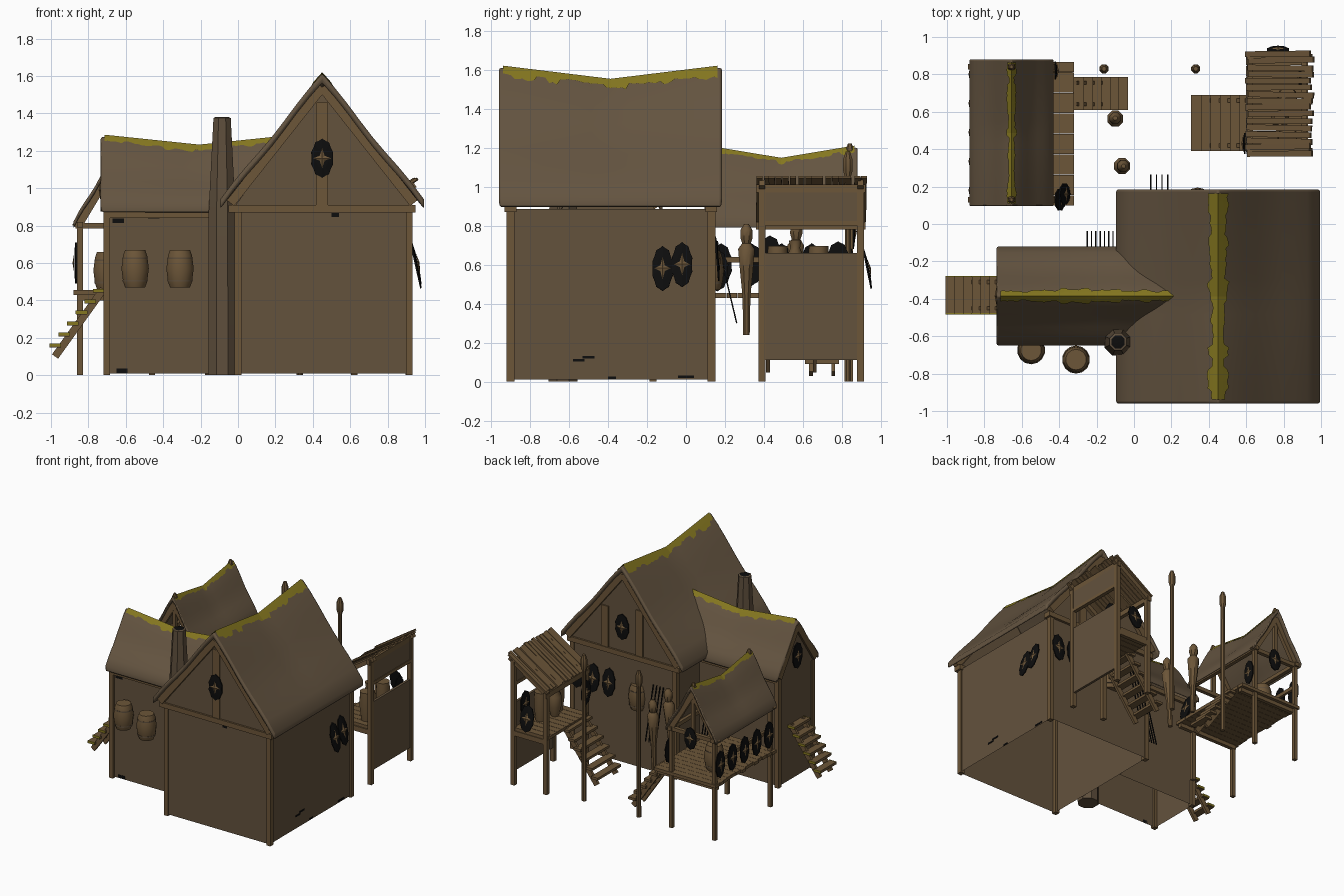
import bpy, bmesh, math, random
from mathutils import Vector, Matrix

if "Cube" in bpy.data.objects:
    bpy.data.objects.remove(bpy.data.objects["Cube"])
random.seed(4)

def material(name, c):
    m = bpy.data.materials.new(name)
    m.diffuse_color = (*c, 1)
    m.use_nodes = True
    m.node_tree.nodes["Principled BSDF"].inputs["Base Color"].default_value = m.diffuse_color
    return m

WALL = material("wall_brown", (0.126, 0.084, 0.046))
ROOF = material("roof_brown", (0.128, 0.089, 0.052))
WOOD = material("wood_brown", (0.150, 0.092, 0.040))
STONE = material("stone_brown", (0.112, 0.077, 0.045))
MOSS = material("moss_yellow", (0.235, 0.185, 0.014))
DARK = material("dark_iron", (0.004, 0.004, 0.004))

def finish(name, bm, mats, smooth=False):
    bmesh.ops.recalc_face_normals(bm, faces=bm.faces[:])
    me = bpy.data.meshes.new(name)
    bm.to_mesh(me)
    bm.free()
    ob = bpy.data.objects.new(name, me)
    bpy.context.collection.objects.link(ob)
    for m in mats:
        me.materials.append(m)
    if smooth:
        bpy.ops.object.select_all(action='DESELECT')
        ob.select_set(True)
        bpy.context.view_layer.objects.active = ob
        bpy.ops.object.shade_smooth_by_angle(angle=math.radians(40))
    return ob

def box(name, lo, hi, mat=WOOD, open_bottom=False):
    bm = bmesh.new()
    lo, hi = Vector(lo), Vector(hi)
    bmesh.ops.create_cube(bm, size=1, matrix=Matrix.Translation((lo + hi) / 2) @ Matrix.Diagonal((*(hi - lo), 1)))
    if open_bottom:
        bm.normal_update()
        bmesh.ops.delete(bm, geom=[f for f in bm.faces if f.normal.z < -.5], context='FACES')
    return finish(name, bm, [mat])

def beam(name, p, q, w=0.03, h=0.03, mat=WOOD):
    p, q = Vector(p), Vector(q)
    d = q - p
    side = d.cross(Vector((0, 0, 1)))
    side = side.normalized() if side.length > 1e-4 else Vector((1, 0, 0))
    rot = Matrix((side, d.normalized(), side.cross(d.normalized()))).transposed().to_4x4()
    bm = bmesh.new()
    bmesh.ops.create_cube(bm, size=1, matrix=Matrix.Translation((p + q) / 2) @ rot @ Matrix.Diagonal((w, d.length, h, 1)))
    return finish(name, bm, [mat])

def lathe(name, prof, loc, mat=WOOD, n=12, tilt=(0, 0), cap=None):
    """prof: list of (radius, z); cap = material of the top face"""
    bm = bmesh.new()
    rings = [[bm.verts.new((r * math.cos(2 * math.pi * (i + .5) / n), r * math.sin(2 * math.pi * (i + .5) / n), z))
              for i in range(n)] for r, z in prof]
    for a, b in zip(rings, rings[1:]):
        for i in range(n):
            bm.faces.new((a[i], a[(i + 1) % n], b[(i + 1) % n], b[i]))
    bm.faces.new(rings[0])
    top = bm.faces.new(rings[-1])
    top.material_index = 1 if cap else 0
    bm.transform(Matrix.Translation(loc) @ Matrix.Rotation(tilt[0], 4, 'X') @ Matrix.Rotation(tilt[1], 4, 'Y'))
    return finish(name, bm, [mat, cap] if cap else [mat], True)

def shield(name, loc, yaw, lean=0.0, w=0.062, h=0.105):
    """thin jagged iron oval with a wooden star; faces -y at yaw 0"""
    bm = bmesh.new()
    n = 20
    def ring(s, y):
        return [bm.verts.new((math.sin(2 * math.pi * i / n) * w * s * (1 - .08 * (i % 2)), y,
                              math.cos(2 * math.pi * i / n) * h * s * (1 - .06 * (i % 2)))) for i in range(n)]
    rings = [ring(1, 0.005), ring(1, -0.003), ring(.55, -0.008)]
    for a, b in zip(rings, rings[1:]):
        for i in range(n):
            bm.faces.new((a[i], a[(i + 1) % n], b[(i + 1) % n], b[i]))
    bm.faces.new(rings[0]); bm.faces.new(rings[-1])
    star = [bm.verts.new((math.sin(math.pi * i / 4) * w * (.75 if i % 2 == 0 else .3), -0.0085,
                          math.cos(math.pi * i / 4) * h * (.5 if i % 2 == 0 else .18))) for i in range(8)]
    tip = bm.verts.new((0, -0.018, 0))
    for i in range(8):
        bm.faces.new((star[i], star[(i + 1) % 8], tip)).material_index = 1
    bm.transform(Matrix.Translation(loc) @ Matrix.Rotation(yaw, 4, 'Z') @ Matrix.Rotation(lean, 4, 'X'))
    return finish(name, bm, [DARK, WOOD])

def roof(name, axis, a0, a1, c, hw, eave, ridge, sag, th, moss_w):
    def P(u, t, dz=0.0):
        s = 1 - abs(t)
        z = eave + (ridge - eave) * s - sag * (1 - abs(2 * u - 1)) * s + .007 * math.sin(3 * math.pi * s) + dz
        a, b = a0 + (a1 - a0) * u, c + t * hw
        return (a, b, z) if axis == 'x' else (b, a, z)
    # closed sagging shell
    bm = bmesh.new()
    nu, nt = 12, 16
    lay = [[[bm.verts.new(P(i / nu, 2 * j / nt - 1, dz)) for j in range(nt + 1)] for i in range(nu + 1)] for dz in (0, -th)]
    for g in lay:
        for i in range(nu):
            for j in range(nt):
                bm.faces.new((g[i][j], g[i + 1][j], g[i + 1][j + 1], g[i][j + 1]))
    A, B = lay
    for i in range(nu):
        for j in (0, nt):
            bm.faces.new((A[i][j], A[i + 1][j], B[i + 1][j], B[i][j]))
    for j in range(nt):
        for i in (0, nu):
            bm.faces.new((A[i][j], A[i][j + 1], B[i][j + 1], B[i][j]))
    ob = finish(name, bm, [ROOF], True)
    bv = ob.modifiers.new("round_edges", 'BEVEL')
    bv.width, bv.segments, bv.angle_limit = 0.012, 2, math.radians(50)
    # ragged moss along the ridge
    bm = bmesh.new()
    n, prev, k = 56, None, 1
    for i in range(n + 1):
        if i % 3 == 0:
            k = random.uniform(.65, 1.25)
        u = .02 + .96 * i / n
        row = [bm.verts.new(P(u, t * moss_w * k * random.uniform(.9, 1.1) / hw, 0.008)) for t in (-1, -.5, 0, .5, 1)]
        if prev:
            for j in range(4):
                bm.faces.new((prev[j], row[j], row[j + 1], prev[j + 1]))
        prev = row
    finish(name + "_moss", bm, [MOSS])

def gable(name, axis, a, c, hw, z0, z1, th=0.03):
    bm = bmesh.new()
    tri = [(c - hw, z0), (c + hw, z0), (c, z1)]
    f = [[bm.verts.new((b, a + s, z) if axis == 'y' else (a + s, b, z)) for b, z in tri] for s in (-th / 2, th / 2)]
    bm.faces.new(f[0]); bm.faces.new(f[1])
    for i in range(3):
        bm.faces.new((f[0][i], f[0][(i + 1) % 3], f[1][(i + 1) % 3], f[1][i]))
    finish(name, bm, [WALL])

def rakes(name, axis, a, c, hw, z0, z1, w=0.04):
    for s in (-1, 1):
        pts = [(c + s * hw, z0), (c, z1)]
        beam(name, *[(b, a, z) if axis == 'y' else (a, b, z) for b, z in pts], w, 0.05)

def stairs(name, xt, zt, xb, zb, y0, y1, n=6, moss=False):
    d = math.copysign(0.022, xb - xt)
    for i in range(n):
        k = (i + .5) / n
        x, z = xt + (xb - xt) * k, zt + (zb - zt) * k
        box(name + "_tread", (x - .03, y0, z), (x + .03, y1, z + .02))
        if moss:
            for y in (y0, y1):
                box(name + "_moss", (x - .031, y - .003, z + .004), (x + .031, y + .003, z + .021), MOSS)
    for y in (y0 + .03, y1 - .03):
        beam(name + "_stringer", (xt, y, zt - .01), (xb - d, y, zb - .02), .02, .04)

# main house, open underneath
box("main_walls", (0.0, -.91, .01), (.92, .14, .885), WALL, True)
for x in (0.0, .915):
    for y in (-.90, .13):
        box("main_corner_post", (x - .018, y - .02, 0), (x + .018, y + .02, .88))
roof("main_roof", 'y', -.96, .185, .45, .545, .94, 1.615, .07, .05, .046)
for y, s in ((-.90, -1), (.13, 1)):
    gable("main_gable", 'y', y, .455, .49, .88, 1.54)
    rakes("main_rake_beam", 'y', y + s * .025, .45, .49, .92, 1.54)
    box("main_tie_beam", (-.05, y - .03, .87), (.95, y + .03, .91))
    for x in ([.45] if s < 0 else [.31, .62]):
        box("gable_stud", (x - .032, y + s * .012, .9), (x + .032, y + s * .025, 1.46 - 1.3 * abs(x - .45)))
shield("front_gable_shield", (.45, -.93, 1.16), 0)
shield("back_gable_shield", (.46, .16, 1.11), math.pi)

# side wing
box("wing_walls", (-.71, -.60, .01), (-.002, -.17, .88), WALL, True)
for y in (-.60, -.17):
    box("wing_corner_post", (-.72, y - .018, 0), (-.685, y + .018, .87))
    box("wing_plate_beam", (-.72, y - .02, .84), (0, y + .02, .875))
roof("wing_roof", 'x', -.735, .32, -.385, .265, .91, 1.28, .055, .045, .032)
gable("wing_gable", 'x', -.70, -.385, .235, .87, 1.22)
rakes("wing_rake_beam", 'x', -.715, -.385, .23, .89, 1.23)
shield("wing_shield", (-.727, -.385, .99), -math.pi / 2)
stairs("wing_stairs", -.72, .47, -1.0, .12, -.48, -.28, 6, True)

# chimney and hanging barrels
lathe("chimney", [(.08, 0), (.078, .87), (.05, 1.375), (.038, 1.38)], (-.085, -.63, 0), STONE, 8, cap=DARK)
barrel = [(.055, 0), (.066, .03), (.075, .1), (.066, .17), (.055, .2)]
for p in ((-.55, -.675, .47), (-.31, -.725, .47), (.34, .12, .47), (-.70, .64, .46)):
    lathe("barrel", barrel, p, WOOD, 14)
    for z in (.035, .155):
        lathe("barrel_hoop", [(.0685, z - .005), (.0685, z + .005)], p, STONE, 14)

# open hut on stilts
roof("hut_roof", 'y', .095, .88, -.655, .225, .82, 1.205, .065, .035, .022)
box("hut_beam_under_deck", (-.86, .12, .40), (-.33, .15, .43))
box("hut_beam_under_deck", (-.86, .81, .40), (-.33, .84, .43))
for i in range(14):
    y = .1 + i * .0548
    box("hut_deck_plank", (-.87 + random.uniform(-.01, .01), y, .43), (-.32, y + .053, .455))
for y in (.13, .84):
    for x in (-.845, -.46):
        box("hut_post", (x - .015, y - .015, 0), (x + .015, y + .015, .82))
    box("hut_tie_beam", (-.87, y - .015, .785), (-.44, y + .015, .815))
    box("hut_king_post", (-.67, y - .012, .8), (-.64, y + .012, 1.14))
    rakes("hut_rake_beam", 'y', y, -.655, .21, .79, 1.14, .03)
    lathe("hut_ridge_knob", [(.012, 0), (.022, .03), (.01, .06)], (-.655, y, 1.16), WOOD, 6)
for x in (-.845, -.46):
    box("hut_eave_beam", (x - .015, .1, .79), (x + .015, .87, .82))
box("hut_rail", (-.86, .12, .61), (-.84, .85, .64))
for i in range(5):
    shield("hut_rail_shield", (-.867, .18 + i * .155, .60), -math.pi / 2, 0, .058, .11)
shield("hut_back_shield", (-.64, .858, .77), math.pi, 0, .055, .09)
shield("hut_deck_shield", (-.42, .82, .6), math.pi / 2, 0, .05, .1)
for x, y in ((-.395, .13), (-.37, .16)):
    shield("hut_stacked_shield", (x, y, .57), math.pi / 2, -.25, .06, .11)
stairs("hut_stairs", -.32, .43, -.04, .06, .61, .785)

# watch shed with a lean-to slat roof
for y in (.39, .895):
    box("shed_post", (.605, y - .018, 0), (.64, y + .018, .84))
    box("shed_post", (.895, y - .018, 0), (.93, y + .018, 1.0))
    beam("shed_rafter", (.61, y, .80), (.945, y, 1.02), .03, .035)
    box("shed_floor_beam", (.61, y - .015, .40), (.92, y + .015, .44))
for x, z in ((.62, .80), (.91, .99)):
    box("shed_purlin", (x - .015, .36, z - .02), (x + .015, .92, z + .02))
for i in range(16):
    y = .375 + i * .0355
    e = random.uniform(-.012, .012)
    beam("shed_roof_slat", (.605 + e, y, .825), (.95 + e, y + random.uniform(-.008, .008), 1.05), .031, .014)
for i in range(9):
    box("shed_deck_plank", (.60, .385 + i * .058, .44), (.92, .440 + i * .058, .465))
box("shed_outer_wall", (.905, .395, .11), (.925, .905, .66), WALL)
box("shed_upper_wall", (.905, .395, .82), (.925, .905, 1.0), WALL)
box("shed_upper_rail", (.90, .385, .80), (.93, .91, .825))
stairs("shed_stairs", .62, .46, .31, .08, .39, .69)
shield("shed_back_shield", (.77, .93, .58), math.pi, -.2)
shield("shed_side_shield", (.592, .43, .65), -math.pi / 2, 0, .06, .1)
shield("shed_inner_shield", (.89, .78, .62), -math.pi / 2, 0, .06, .1)
lathe("shed_jar", [(.03, 0), (.05, .08), (.05, .16), (.025, .22), (.032, .26)], (.78, .56, .465), WOOD, 10)
for y in (.47, .68):
    lathe("shed_basket", [(.04, 0), (.055, .12), (.05, .23)], (.82, y, .465), WOOD, 10)

# shields on the main walls
for y, z in ((-.12, .58), (-.02, .60)):
    shield("right_wall_shield", (.953, y, z), math.pi / 2, -.22, .055, .118)
for x in (.58, .72, .86):
    shield("back_wall_shield", (x, .16, .63), math.pi, -.08, .058, .115)

# tall poles, floating statues and leaning spears
for x in (-.16, .33):
    lathe("tall_pole", [(.018, 0), (.016, 1.05), (.026, 1.08), (.026, 1.14), (.012, 1.18)], (x, .83, 0), WOOD, 8)
statue = [(.018, 0), (.022, .2), (.036, .33), (.046, .44), (.024, .47), (.034, .5), (.032, .54), (.012, .57)]
lathe("statue", statue, (-.09, .31, .24), WOOD, 8, (0, .06))
lathe("statue", statue, (-.10, .55, .26), WOOD, 8, (-.03, 0))
for i in range(4):
    beam("main_spear", (.09 + i * .03, .26, .30), (.09 + i * .03, .16, .72), .007, .007, DARK)
for i in range(7):
    beam("wing_spear", (-.25 + i * .023, -.04, .30), (-.25 + i * .023, -.15, .72), .007, .007, DARK)

# dark weathered patches on the walls
for x, z in ((-.64, .825), (-.45, .85), (-.62, .025)):
    box("wall_patch", (x - .03, -.604, z - .012), (x + .03, -.60, z + .012), DARK)
box("wall_patch", (.50, -.914, .845), (.54, -.91, .868), DARK)
for y, z, w in ((0, .025, .04), (-.55, .11, .03), (-.50, .125, .03), (-.38, .02, .02)):
    box("wall_patch", (.92, y - w, z - .006), (.924, y + w, z + .006), DARK)
